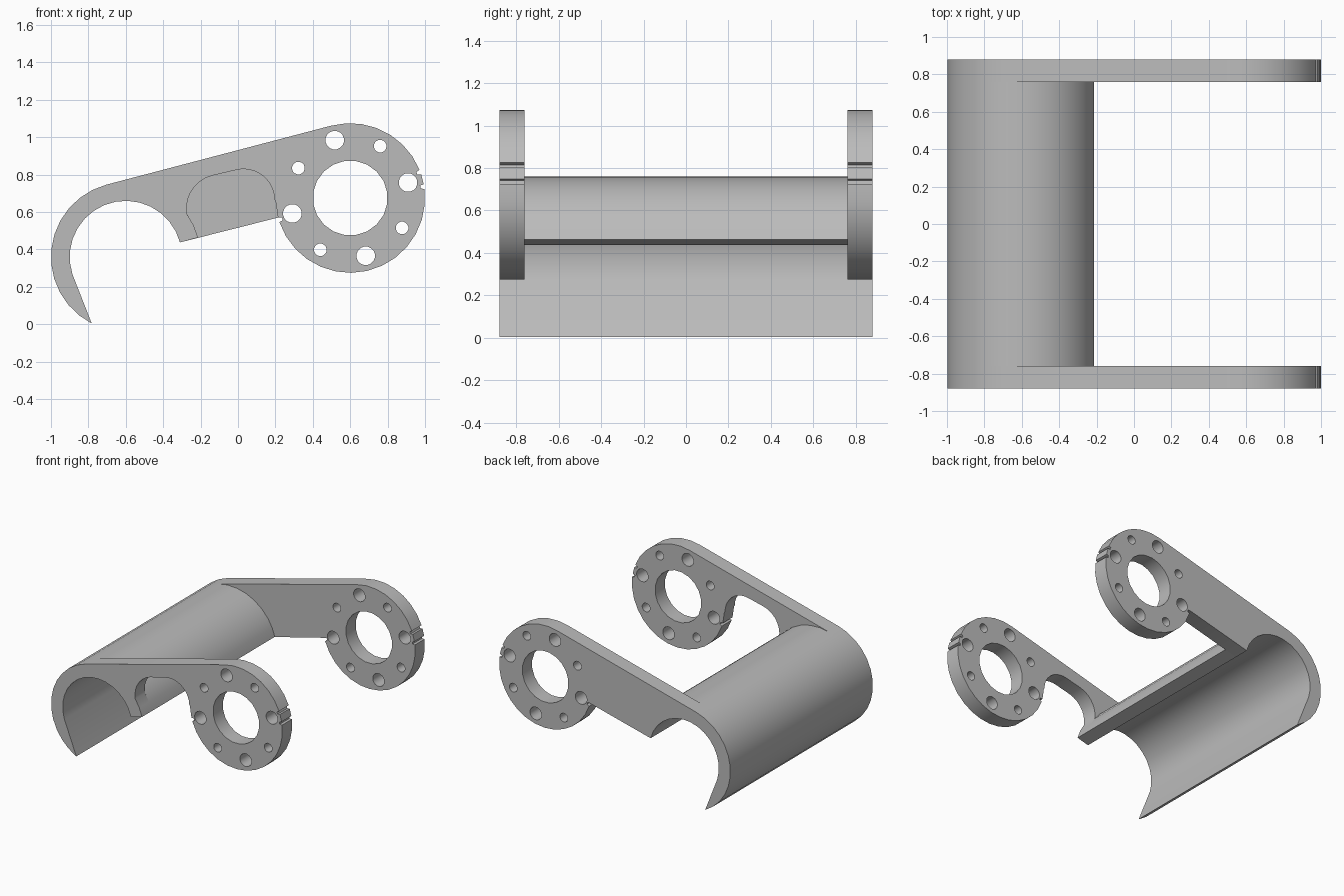
import bpy
import bmesh
from math import radians, cos, sin, pi
from mathutils import Matrix, Vector

if "Cube" in bpy.data.objects:
    bpy.data.objects.remove(bpy.data.objects["Cube"])

grey = bpy.data.materials.new("plain grey")
grey.use_nodes = True
colour = (0.5, 0.5, 0.5, 1)
grey.diffuse_color = colour
grey.node_tree.nodes["Principled BSDF"].inputs["Base Color"].default_value = colour

HOOK, RING = Vector((-0.6, 0.36)), Vector((0.6, 0.675))
OUTER, INNER, TILT = 0.4, 0.3, 15
TIP = 243
HALF, INSIDE = 0.88, 0.76


def polar(centre, radius, angle):
    a = radians(angle)
    return centre + Vector((cos(a), sin(a))) * radius


def arc(centre, radius, start, end, step=12):
    n = max(1, round(abs(end - start) / step))
    return [polar(centre, radius, start + (end - start) * i / n) for i in range(n + 1)]


def circle(centre, radius, sides):
    return [polar(centre, radius, 360 * (i + 0.5) / sides) for i in range(sides)]


def ring_rim(start, end, grooves):
    """Clockwise rim with small grooves cut into it."""
    points, at = [], start
    for g in grooves:
        points += arc(RING, OUTER, at, g + 1.8)
        points += arc(RING, OUTER - 0.02, g + 1.2, g - 1.2, 2)
        at = g - 1.8
    return points + arc(RING, OUTER, at, end)


def plate(name, loops, y0, y1):
    """Extrude an outline with holes, drawn in the xz plane, along y."""
    curve = bpy.data.curves.new(name, "CURVE")
    curve.dimensions, curve.fill_mode = "2D", "BOTH"
    curve.extrude = (y1 - y0) / 2
    for loop in loops:
        pts = []
        for p in loop:
            if not pts or (p - pts[-1]).length > 0.004:
                pts.append(p)
        spline = curve.splines.new("POLY")
        spline.points.add(len(pts) - 1)
        for sp, p in zip(spline.points, pts):
            sp.co = (p.x, p.y, 0, 1)
        spline.use_cyclic_u = True
    ob = bpy.data.objects.new(name, curve)
    bpy.context.collection.objects.link(ob)
    bpy.ops.object.select_all(action="DESELECT")
    ob.select_set(True)
    bpy.context.view_layer.objects.active = ob
    bpy.ops.object.convert(target="MESH")
    ob = bpy.context.object
    ob.name = name
    bm = bmesh.new()
    bm.from_mesh(ob.data)
    bmesh.ops.remove_doubles(bm, verts=bm.verts, dist=0.0005)
    bmesh.ops.recalc_face_normals(bm, faces=bm.faces)
    bm.transform(Matrix.Translation((0, (y0 + y1) / 2, 0)) @ Matrix.Rotation(pi / 2, 4, "X"))
    bm.to_mesh(ob.data)
    bm.free()
    ob.data.materials.clear()
    ob.data.materials.append(grey)
    bpy.ops.object.shade_smooth_by_angle(angle=radians(30))
    return ob


# Shared outline pieces
hook_back = arc(HOOK, OUTER, TIP, 105)
hook_top = arc(HOOK, OUTER, 105, 35)
hook_end = arc(HOOK, OUTER, 35, TILT)
hook_inside = arc(HOOK, INNER, TILT, 198)
grooves = [20.3, 8.8, -163]

# Bore and alternating large and small bolt holes
holes = [circle(RING, 0.2, 20)]
for k in range(4):
    holes.append(circle(polar(RING, 0.32, TILT + 90 * k), 0.05, 16))
    holes.append(circle(polar(RING, 0.32, TILT + 45 + 90 * k), 0.034, 16))

# Solid rear arm
rear = hook_back + ring_rim(105, -165, grooves) + hook_inside
plate("rear_arm", [rear] + holes, INSIDE, HALF)

# Front arm with a rounded relief under it
relief = arc(Vector((0.03, 0.665)), 0.165, 0, 105) + arc(Vector((-0.095, 0.62)), 0.18, 105, 190)
front = hook_back + ring_rim(105, -178, grooves) + relief + hook_end + hook_inside
plate("front_arm", [front] + holes, -HALF, -INSIDE)

# Curved shell joining the arms
plate("hook_shell", [hook_back + hook_top + hook_end + hook_inside], -INSIDE, INSIDE)
